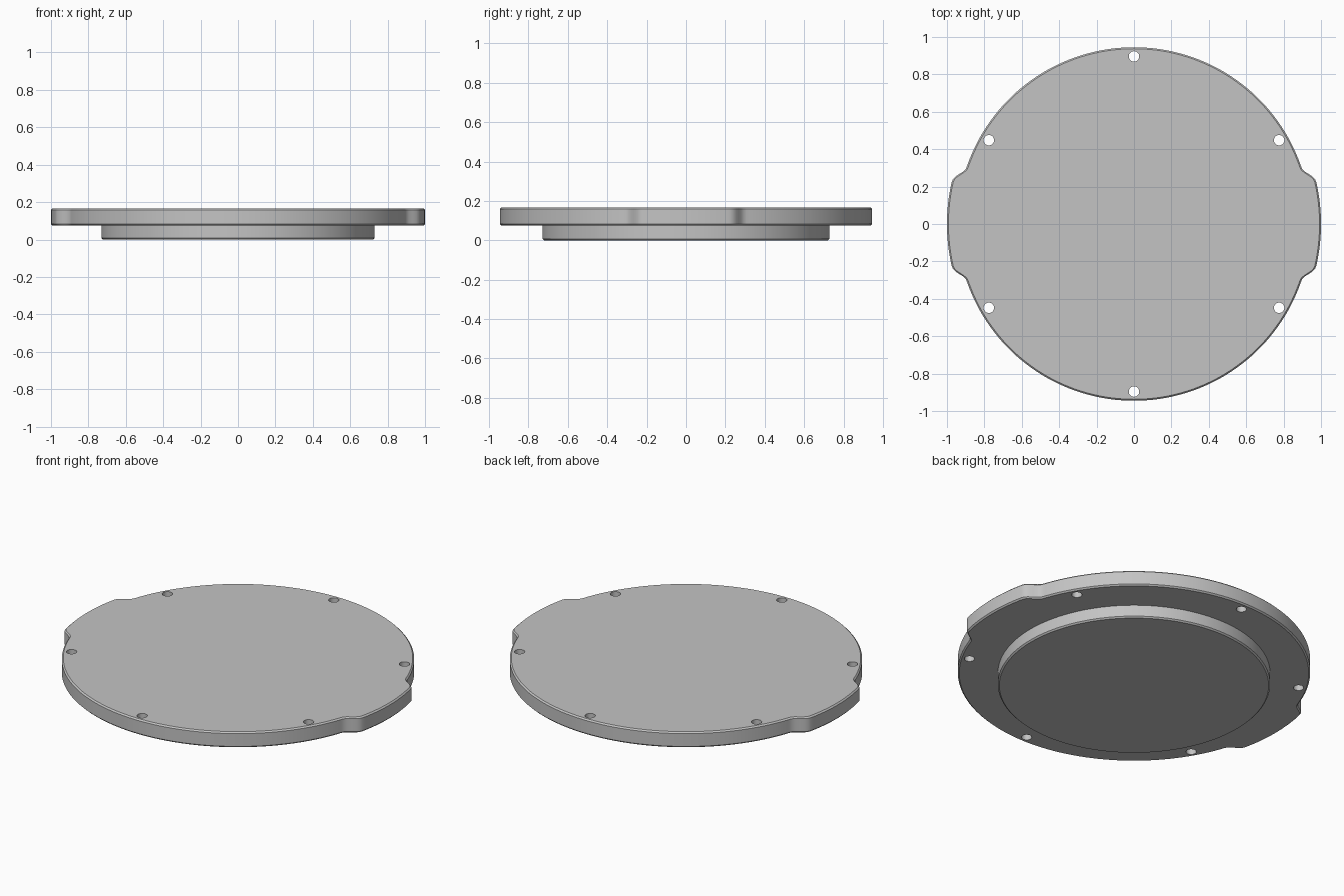
import bpy, bmesh
from math import sin, cos, pi, radians, degrees, asin

cube = bpy.data.objects.get("Cube")
if cube:
    bpy.data.objects.remove(cube, do_unlink=True)

grey = bpy.data.materials.new("plain grey")
grey.use_nodes = True
grey.diffuse_color = (0.55, 0.55, 0.55, 1)
grey.node_tree.nodes["Principled BSDF"].inputs["Base Color"].default_value = grey.diffuse_color

SEGMENTS = 360
CHAMFER = 0.008


def plate_radius(a):
    """Round plate that swells smoothly into a wider lug at each side."""
    off_axis = degrees(abs(asin(sin(a))))
    t = min(max((18.6 - off_axis) / 5.4, 0), 1)
    return 0.945 + 0.055 * t * t * (3 - 2 * t)


def make_disc(name, radius, profile, segments=SEGMENTS):
    """Loft rings given as (inset, height) around an outline radius(angle)."""
    bm = bmesh.new()
    rings = []
    for inset, z in profile:
        ring = []
        for i in range(segments):
            a = 2 * pi * i / segments
            r = radius(a) - inset
            ring.append(bm.verts.new((r * cos(a), r * sin(a), z)))
        rings.append(ring)
    for low, high in zip(rings, rings[1:]):
        for i in range(segments):
            j = (i + 1) % segments
            bm.faces.new((low[i], low[j], high[j], high[i]))
    bm.faces.new(rings[0][::-1])
    bm.faces.new(rings[-1])
    mesh = bpy.data.meshes.new(name)
    bm.to_mesh(mesh)
    bm.free()
    mesh.materials.append(grey)
    obj = bpy.data.objects.new(name, mesh)
    bpy.context.collection.objects.link(obj)
    return obj


# Cover plate with chamfered rims, and the round boss beneath it
plate = make_disc("cover_plate", plate_radius,
                  [(CHAMFER, 0.075), (0, 0.075 + CHAMFER), (0, 0.167 - CHAMFER), (CHAMFER, 0.167)])
boss = make_disc("lower_boss", lambda a: 0.73,
                 [(CHAMFER, 0), (0, CHAMFER), (0, 0.08)])

# Six screw holes through the plate
for k in range(6):
    a = radians(30 + 60 * k)
    cutter = make_disc("hole_cutter", lambda t: 0.028, [(0, 0), (0, 0.3)], 32)
    cutter.location = (0.896 * cos(a), 0.896 * sin(a), 0)
    cutter.hide_render = True
    cutter.hide_set(True)
    cut = plate.modifiers.new("screw_hole", "BOOLEAN")
    cut.operation = "DIFFERENCE"
    cut.solver = "EXACT"
    cut.object = cutter

# Bake the holes and drop the cutters
bpy.context.view_layer.update()
baked = bpy.data.meshes.new_from_object(plate.evaluated_get(bpy.context.evaluated_depsgraph_get()))
cutters = [m.object for m in plate.modifiers]
plate.modifiers.clear()
plate.data = baked
for c in cutters:
    bpy.data.objects.remove(c, do_unlink=True)

# Smooth rims with crisp edges
bpy.ops.object.select_all(action="DESELECT")
for obj in (plate, boss):
    obj.select_set(True)
bpy.context.view_layer.objects.active = plate
bpy.ops.object.shade_smooth_by_angle(angle=radians(30))
